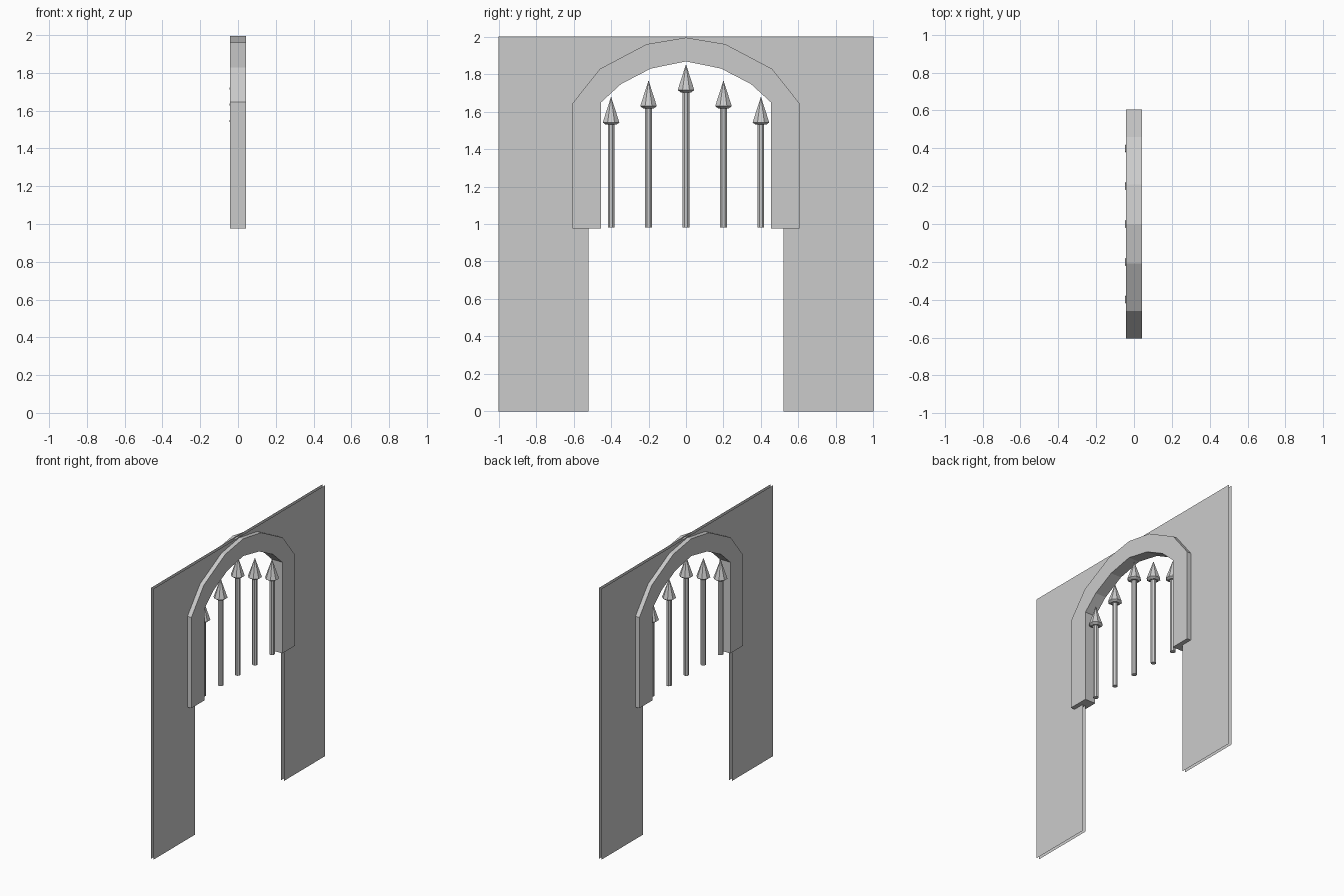
import bpy, bmesh, math

if "Cube" in bpy.data.objects:
    bpy.data.objects.remove(bpy.data.objects["Cube"])


def finish(bm, name, recalc=True):
    if recalc:
        bmesh.ops.recalc_face_normals(bm, faces=bm.faces)
    mesh = bpy.data.meshes.new(name)
    bm.to_mesh(mesh)
    bm.free()
    ob = bpy.data.objects.new(name, mesh)
    bpy.context.collection.objects.link(ob)
    return ob


def mirrored(half):
    """Half profile (y > 0, ending on y = 0) -> full profile from +y to -y."""
    return half + [(-y, z) for y, z in reversed(half[:-1])]


# Wall: two thin parallel sheets with an arched opening
opening = mirrored([(0.52, 0), (0.52, 1.645), (0.40, 1.79), (0.20, 1.895), (0, 1.93)])
outline = opening + [(-1, 0), (-1, 2), (1, 2), (1, 0)]
for name, x, order in (("wall_sheet_right", 0.011, 1), ("wall_sheet_left", -0.011, -1)):
    bm = bmesh.new()
    face = bm.faces.new([bm.verts.new((x, y, z)) for y, z in outline])
    face.normal_update()
    if face.normal.x * order < 0:
        face.normal_flip()
    finish(bm, name, recalc=False)

# Arch trim: solid band around the upper part of the opening
outer = mirrored([(0.605, 0.975), (0.605, 1.645), (0.46, 1.828), (0.21, 1.96), (0, 1.995)])
inner = mirrored([(0.455, 0.975), (0.455, 1.648), (0.347, 1.747), (0.187, 1.83), (0, 1.868)])
bm = bmesh.new()
half = 0.043
face = bm.faces.new([bm.verts.new((-half, y, z)) for y, z in outer + inner[::-1]])
ext = bmesh.ops.extrude_face_region(bm, geom=[face], use_keep_orig=True)
moved = [v for v in ext["geom"] if isinstance(v, bmesh.types.BMVert)]
bmesh.ops.translate(bm, verts=moved, vec=(2 * half, 0, 0))
finish(bm, "arch_trim")


def turned(bm, profile, x, y, sides=8):
    """Closed solid of stacked octagonal rings; radius 0 makes a tip."""
    rings = []
    for r, z in profile:
        if r == 0:
            rings.append([bm.verts.new((x, y, z))])
            continue
        angles = [(i + 0.5) * 2 * math.pi / sides for i in range(sides)]
        rings.append([bm.verts.new((x + r * math.cos(a), y + r * math.sin(a), z))
                      for a in angles])
    for lo, hi in zip(rings, rings[1:]):
        for i in range(sides):
            j = (i + 1) % sides
            if len(hi) == 1:
                bm.faces.new((lo[i], lo[j], hi[0]))
            else:
                bm.faces.new((lo[i], lo[j], hi[j], hi[i]))
    bm.faces.new(rings[0][::-1])
    if len(rings[-1]) > 1:
        bm.faces.new(rings[-1])


# Gate bars: octagonal shafts with pointed heads
for i, (y, base) in enumerate([(-0.4, 1.53), (-0.2, 1.617), (0, 1.703), (0.2, 1.617), (0.4, 1.53)]):
    bm = bmesh.new()
    turned(bm, [(0.019, 0.98), (0.019, base + 0.01)], -0.002, y)
    finish(bm, f"bar_shaft_{i + 1}")
    bm = bmesh.new()
    turned(bm, [(0.03, base), (0.048, base + 0.012), (0, base + 0.15)], -0.002, y)
    finish(bm, f"bar_point_{i + 1}")
